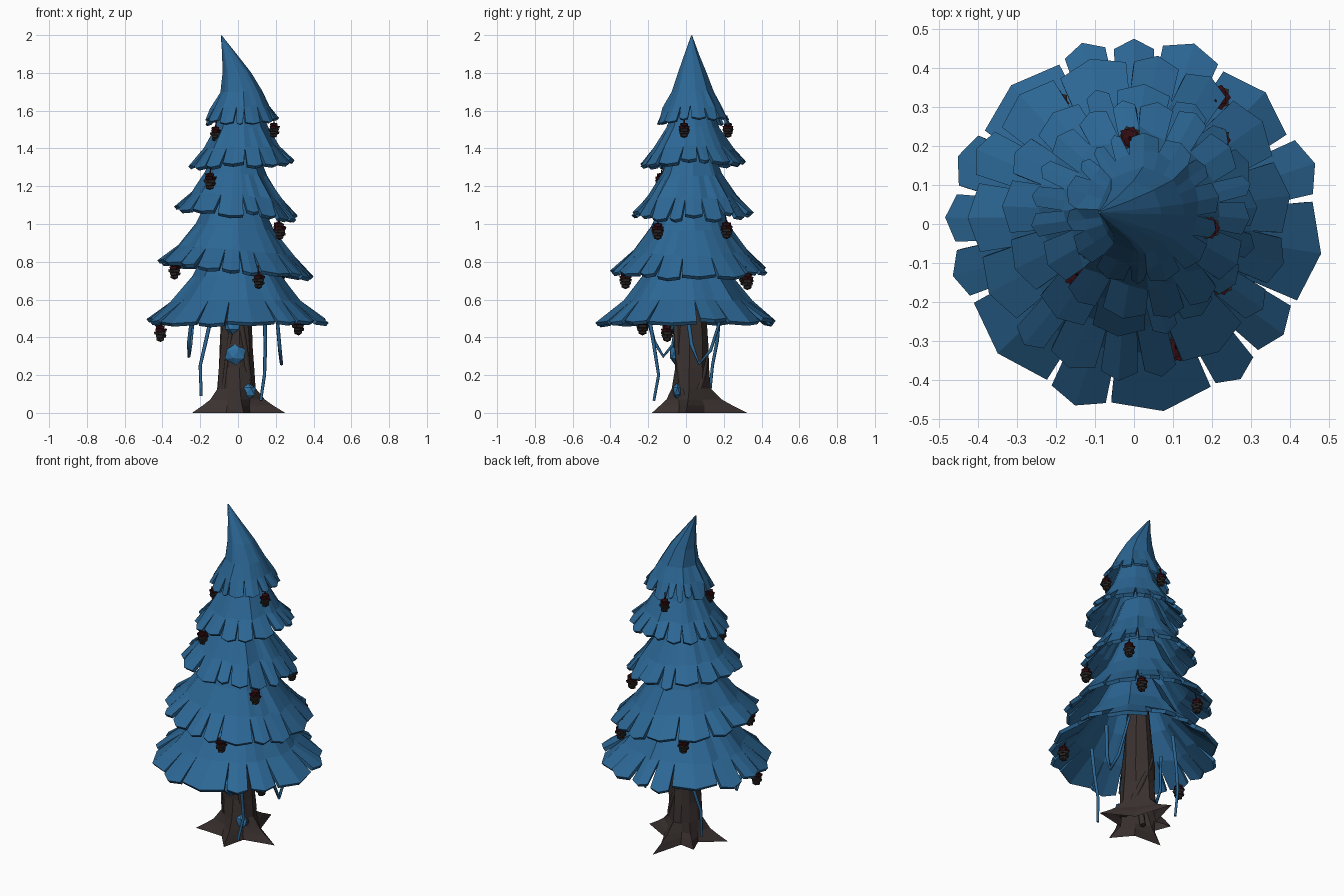
import bpy
import bmesh
import random
from math import sin, cos, pi, radians
from mathutils import Vector

random.seed(4)
if "Cube" in bpy.data.objects:
    bpy.data.objects.remove(bpy.data.objects["Cube"], do_unlink=True)


def material(name, rgb):
    mat = bpy.data.materials.new(name)
    mat.use_nodes = True
    mat.diffuse_color = (*rgb, 1)
    mat.node_tree.nodes["Principled BSDF"].inputs["Base Color"].default_value = (*rgb, 1)
    return mat


NEEDLE = material("needle blue", (0.025, 0.135, 0.3))
MOSS = material("moss blue", (0.03, 0.17, 0.37))
BARK = material("dark bark", (0.042, 0.031, 0.029))
CONE_DARK = material("cone dark brown", (0.024, 0.019, 0.018))
CONE_RED = material("cone dark red", (0.032, 0.004, 0.006))


def finish(bm, name, *mats):
    bmesh.ops.recalc_face_normals(bm, faces=bm.faces)
    mesh = bpy.data.meshes.new(name)
    bm.to_mesh(mesh)
    bm.free()
    for mat in mats:
        mesh.materials.append(mat)
    obj = bpy.data.objects.new(name, mesh)
    bpy.context.collection.objects.link(obj)
    return obj


def tube(name, points, radius, mat):
    curve = bpy.data.curves.new(name, "CURVE")
    curve.dimensions = "3D"
    curve.bevel_depth = radius
    curve.bevel_resolution = 1
    curve.use_fill_caps = True
    spline = curve.splines.new("POLY")
    spline.points.add(len(points) - 1)
    for i, p in enumerate(points):
        spline.points[i].co = (*p, 1)
        spline.points[i].radius = 1 - 0.4 * i / len(points)
    temp = bpy.data.objects.new(name + "_path", curve)
    bpy.context.collection.objects.link(temp)
    graph = bpy.context.evaluated_depsgraph_get()
    mesh = bpy.data.meshes.new_from_object(temp.evaluated_get(graph))
    bpy.data.objects.remove(temp, do_unlink=True)
    mesh.materials.clear()
    mesh.materials.append(mat)
    obj = bpy.data.objects.new(name, mesh)
    bpy.context.collection.objects.link(obj)


def random_bounds(count):
    widths = [random.choice((0.75, 1, 1.4)) for _ in range(count)]
    total, angle, out = sum(widths), random.random(), []
    for w in widths:
        out.append(angle)
        angle += 2 * pi * w / total
    return out


def octagon(angle):
    """Radius factor that gives the upper rings eight flat sides."""
    return 0.955 / cos(angle % (pi / 4) - pi / 8)


def branch_tier(name, rings, bounds, tilt, thickness):
    """Rings run from top to notch level to tips: (centre x, centre y, radius, z)."""
    bm = bmesh.new()
    n = len(bounds)
    ends = bounds[1:] + [bounds[0] + 2 * pi]
    mids = [(a + b) / 2 for a, b in zip(bounds, ends)]

    def vert(ring, angle, scale, dz=0.0):
        cx, cy, r, z = ring
        x = cx + r * scale * cos(angle)
        return bm.verts.new((x, cy + r * scale * sin(angle), z + dz + tilt * x))

    loops = []
    for k, ring in enumerate(rings[:-1]):
        notch = k == len(rings) - 2
        loop = []
        for a, m in zip(bounds, mids):
            slide = random.uniform(-0.05, 0.1) if notch else 0
            drop = -slide * 0.8 * (ring[3] - rings[-1][3])
            loop += [vert(ring, a, octagon(a) + slide, drop), vert(ring, m, octagon(m))]
        loops.append(loop)
    for up, low in zip(loops, loops[1:]):
        for i in range(2 * n):
            j = (i + 1) % (2 * n)
            bm.faces.new((up[i], low[i], low[j], up[j]))
    bm.faces.new(loops[0])
    # separate petals with pointed ends
    low, tip = loops[-1], rings[-1]
    for i in range(n):
        gap = random.uniform(0.006, 0.013) / tip[2]
        size, dz = random.uniform(0.975, 1.015), random.uniform(-0.012, 0.02)
        left = vert(tip, bounds[i] + gap, size * 0.95, dz)
        point = vert(tip, mids[i], size, dz - 0.008)
        right = vert(tip, ends[i] - gap, size * 0.95, dz)
        a, c, b = low[2 * i], low[2 * i + 1], low[(2 * i + 2) % (2 * n)]
        bm.faces.new((a, left, point, c))
        bm.faces.new((c, point, right, b))
    obj = finish(bm, name, NEEDLE)
    shell = obj.modifiers.new("thickness", "SOLIDIFY")
    shell.thickness = thickness
    shell.offset = -1


# Four flared skirts of branches
FLARE = ((0.3, 1), (0.49, 0.57), (0.7, 0.26), (1, 0))


def skirt(name, cx, cy, r, low, high, bounds, tilt):
    rings = [(cx, cy, r * f, low + (high - low) * h) for f, h in FLARE]
    branch_tier(name, rings, bounds, tilt, 0.022)


wide = [8, 29, 61, 82, 98, 114, 149, 169, 187, 205, 242, 262, 296, 313, 334]
skirt("branches_bottom", 0, 0, 0.486, 0.488, 0.9, [radians(a) for a in wide], 0)
skirt("branches_low", -0.012, 0.022, 0.422, 0.76, 1.15, random_bounds(16), -0.09)
skirt("branches_middle", -0.01, 0.032, 0.33, 1.06, 1.42, random_bounds(16), -0.07)
skirt("branches_high", 0.02, 0.035, 0.285, 1.32, 1.65, random_bounds(17), 0.03)

# Leaning crown
crown = [(-0.088, 0.03, 0.003, 2.0), (-0.045, 0.03, 0.038, 1.9), (-0.005, 0.033, 0.075, 1.8),
         (0.02, 0.035, 0.11, 1.7), (0.02, 0.037, 0.15, 1.62), (0.02, 0.04, 0.198, 1.545)]
branch_tier("branches_crown", crown, random_bounds(15), 0.03, 0.014)

# Faceted trunk spreading into a star of pointed roots, open underneath
centre = Vector((-0.008, 0.027))
root_tips = ((0.25, 0.0), (0.0, 0.325), (-0.15, 0.14), (-0.243, -0.06), (0.03, -0.18))
spokes = [Vector(tip) - centre for tip in root_tips]
bm = bmesh.new()
previous = None
# height, root reach, trunk radius
for z, reach, r in ((0, 1, 0.105), (0.04, 0.6, 0.1), (0.07, 0.3, 0.098), (0.13, 0, 0.097),
                    (0.24, 0, 0.092), (0.36, 0, 0.088), (0.55, 0, 0.075), (1.0, 0, 0.04)):
    loop = []
    for i, spoke in enumerate(spokes):
        valley = (spoke.normalized() + spokes[(i + 1) % 5].normalized()).normalized()
        ridge = spoke.normalized() * r * random.uniform(0.92, 1.1)
        for p in (centre + ridge.lerp(spoke, reach), centre + valley * r * random.uniform(0.92, 1.08)):
            loop.append(bm.verts.new((p.x, p.y, z)))
    if previous:
        for i in range(10):
            j = (i + 1) % 10
            bm.faces.new((previous[i], previous[j], loop[j], loop[i]))
    previous = loop
bm.faces.new(previous)
finish(bm, "trunk_and_roots", BARK)


# Bark ridges climbing round the trunk
def climb(name, start, turn, z0, z1, radius):
    points = []
    for k in range(6):
        t = k / 5
        a = start + turn * t
        points.append((-0.01 + 0.08 * cos(a), 0.025 + 0.08 * sin(a), z0 + (z1 - z0) * t))
    tube(name, points, radius, BARK)


climb("bark_ridge_back", 0.3, 1.8, 0.08, 0.42, 0.02)
climb("bark_ridge_front", -0.4, -0.9, 0.06, 0.5, 0.024)
climb("bark_ridge_side", -2.6, 0.7, 0.05, 0.45, 0.018)

# Moss clumps
for i, (x, y, z, s) in enumerate(((-0.012, -0.058, 0.312, 0.06), (-0.03, -0.06, 0.46, 0.044),
                                  (0.052, -0.045, 0.115, 0.046))):
    bm = bmesh.new()
    bmesh.ops.create_icosphere(bm, subdivisions=1, radius=1)
    for v in bm.verts:
        q = s * random.uniform(0.92, 1.12)
        v.co = (x + v.co.x * q, y + v.co.y * q * 0.55, z + v.co.z * q * 0.9)
    finish(bm, f"moss_{i + 1}", MOSS)

# Hanging vines and loops
vines = {
    "vine_left": [(0.14, -0.2, 0.54), (0.145, -0.17, 0.36), (0.14, -0.145, 0.2), (0.12, -0.17, 0.065)],
    "vine_right": [(-0.13, 0.18, 0.56), (-0.17, 0.165, 0.38), (-0.2, 0.14, 0.25), (-0.195, 0.125, 0.09)],
    "loop_left": [(0.2, 0, 0.58), (0.22, 0.03, 0.36), (0.23, 0.07, 0.26), (0.22, 0.13, 0.33), (0.2, 0.2, 0.55)],
    "loop_right": [(-0.24, -0.21, 0.54), (-0.26, -0.17, 0.38), (-0.26, -0.12, 0.3),
                   (-0.25, -0.07, 0.36), (-0.23, -0.04, 0.56)],
}
for name, points in vines.items():
    tube(name, points, 0.011, NEEDLE)


# Hanging cones made of stacked rings of scales
def hanging_cone(name, x, y, z):
    bm = bmesh.new()
    size = 0.88 if z > 1.4 else 1.0
    for k, r in enumerate((0.026, 0.034, 0.035, 0.031, 0.023)):
        top = z + (0.036 - k * 0.016) * size
        hub = bm.verts.new((x, y, top + 0.006))
        foot = bm.verts.new((x, y, top - 0.022 * size))
        upper, lower = [], []
        for i in range(10):
            a = 2 * pi * i / 10 + k * pi / 5
            q = r * size * (1 if i % 2 else 0.78)
            px, py = x + q * cos(a), y + q * sin(a)
            upper.append(bm.verts.new((px, py, top)))
            lower.append(bm.verts.new((x + (px - x) * 0.92, y + (py - y) * 0.92, top - 0.013 * size)))
        for i in range(10):
            j = (i + 1) % 10
            for corners in ((hub, upper[i], upper[j]), (upper[i], lower[i], lower[j], upper[j]),
                            (foot, lower[j], lower[i])):
                bm.faces.new(corners).material_index = 1 if k < 2 else 0
    finish(bm, name, CONE_DARK, CONE_RED)
    tube(name + "_stem", [(x, y, z + 0.03), (x * 0.97, y * 0.97, z + 0.075)], 0.004, CONE_RED)


cones = ((0.192, -0.01, 1.5), (-0.01, 0.222, 1.5), (-0.118, -0.06, 1.48), (-0.148, -0.13, 1.23),
         (0.222, -0.15, 0.965), (0.215, 0.215, 0.97), (-0.335, -0.14, 0.755), (0.11, -0.32, 0.705),
         (0.215, 0.325, 0.7), (-0.2, 0.31, 0.72), (-0.41, -0.1, 0.425), (0.32, -0.23, 0.46))
for i, spot in enumerate(cones):
    hanging_cone(f"cone_{i + 1}", *spot)
